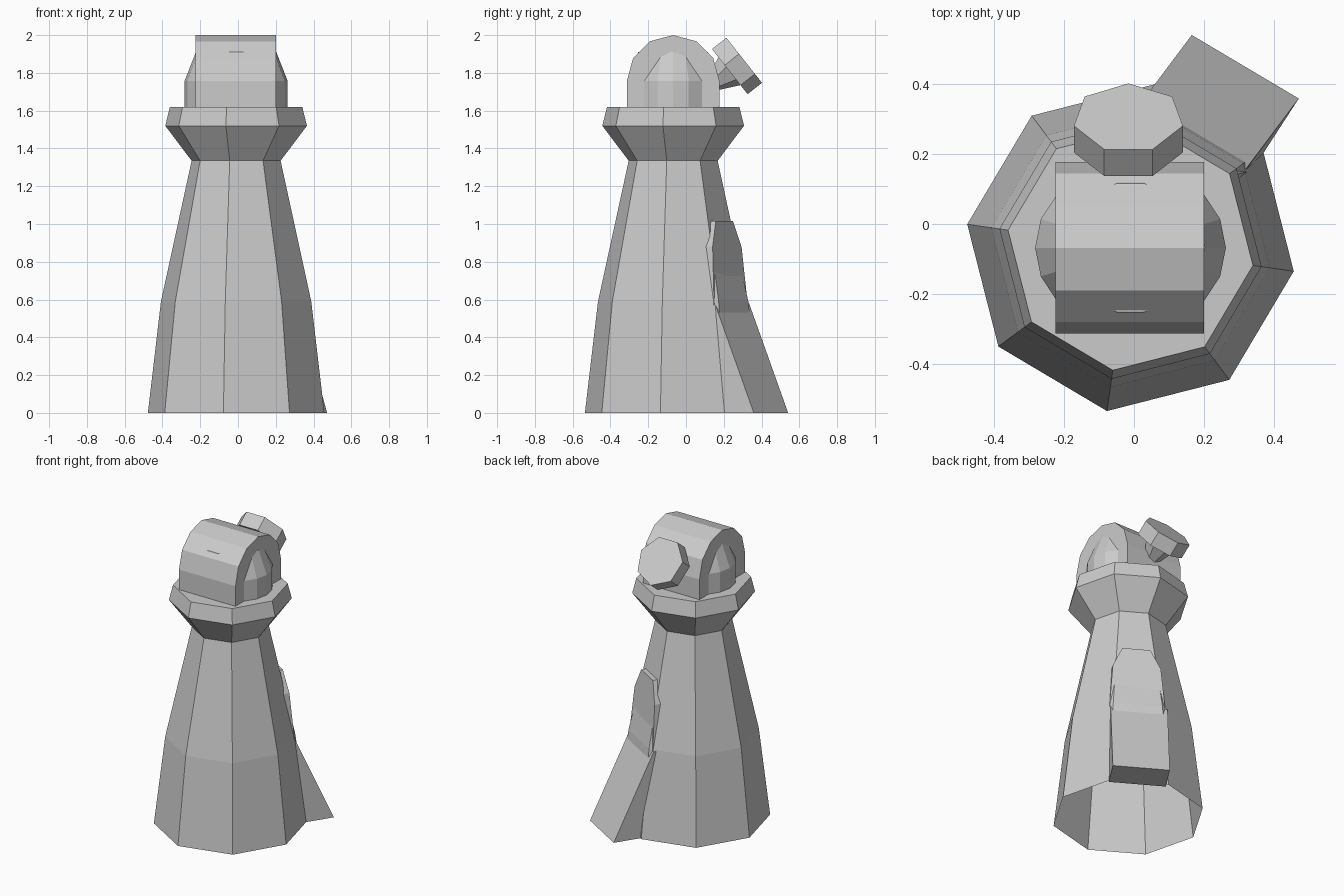
import bpy, bmesh
from math import sin, cos, pi, radians
from mathutils import Matrix, Vector

if "Cube" in bpy.data.objects:
    bpy.data.objects.remove(bpy.data.objects["Cube"])

CX, CY = -0.01, -0.068          # tower axis


def loft(name, rings, cap_start=True, cap_end=True, matrix=Matrix()):
    """Join equal-length point rings with quads, and optionally cap the ends."""
    bm = bmesh.new()
    loops = [[bm.verts.new(matrix @ Vector(p)) for p in ring] for ring in rings]
    n = len(loops[0])
    for a, b in zip(loops, loops[1:]):
        for i in range(n):
            j = (i + 1) % n
            bm.faces.new((a[i], a[j], b[j], b[i]))
    if cap_start:
        bm.faces.new(loops[0][::-1])
    if cap_end:
        bm.faces.new(loops[-1])
    bmesh.ops.recalc_face_normals(bm, faces=bm.faces)
    mesh = bpy.data.meshes.new(name)
    bm.to_mesh(mesh)
    bm.free()
    obj = bpy.data.objects.new(name, mesh)
    bpy.context.collection.objects.link(obj)
    return obj


def ring(r, z, n, start=0.0, squash=1.0):
    return [(r * cos(start + 2 * pi * i / n), squash * r * sin(start + 2 * pi * i / n), z)
            for i in range(n)]


axis = Matrix.Translation((CX, CY, 0))

# Eight-sided tapering tower with flared collar, open underneath
profile = [(0.472, 0), (0.402, 0.59), (0.238, 1.335), (0.379, 1.52), (0.354, 1.62)]
loft("tower", [ring(r, z, 8, radians(-8.2)) for r, z in profile], cap_start=False, matrix=axis)

# Rounded dome showing at both ends of the barrel roof
dome = [(0.273, 1.61), (0.273, 1.757), (0.213, 1.91), (0.1, 1.945)]
loft("dome", [ring(r, z, 18, 0, 0.88) for r, z in dome], matrix=axis)

# Barrel roof: half of a twelve-sided arch swept along x
arch = [(CY + 0.245, 1.61)]
arch += [(CY + 0.245 * cos(pi * i / 6), 1.757 + 0.243 * sin(pi * i / 6)) for i in range(7)]
arch += [(CY - 0.245, 1.61)]
loft("barrel_roof", [[(x, y, z) for y, z in arch] for x in (-0.225, 0.2)])

# Seven-sided dish on a cone, tilted up toward the back (local z = outward, local y = down-slope)
out = Vector((0, 0.785, 0.62)).normalized()
down = Vector((0, out.z, -out.y))
side = down.cross(out)
tilt = Matrix((side, down, out)).transposed().to_4x4()
dish_frame = Matrix.Translation((-0.016, 0.303, 1.873)) @ tilt
loft("dish", [ring(0.16, z, 7, pi / 2) for z in (-0.097, 0)], matrix=dish_frame)
loft("dish_cone", [ring(r, z, 7, pi / 2) for r, z in ((0.025, -0.25), (0.1, -0.095))],
     matrix=dish_frame)

# Door and ramp share a frame whose local x points out of the tower face
face = axis @ Matrix.Rotation(radians(59.3), 4, 'Z')

# Arched doorway leaning with the wall
half = [(0.356, 0.175, 0.57), (0.332, 0.15, 0.88), (0.315, 0.088, 1.017)]
front = half + [(d, -w, z) for d, w, z in reversed(half)]
loft("doorway", [[(0.2, w, z) for d, w, z in front], front], matrix=face)

# Sloping ramp wedge from the doorway to the ground
ramp = [(0.41, 0, -0.01), (0.613, 0, -0.018), (0.356, 0.58, 0.01), (0.335, 0.58, 0.01)]
loft("ramp", [[(d, s * 0.178 + o, z) for d, z, o in ramp] for s in (-1, 1)], matrix=face)
